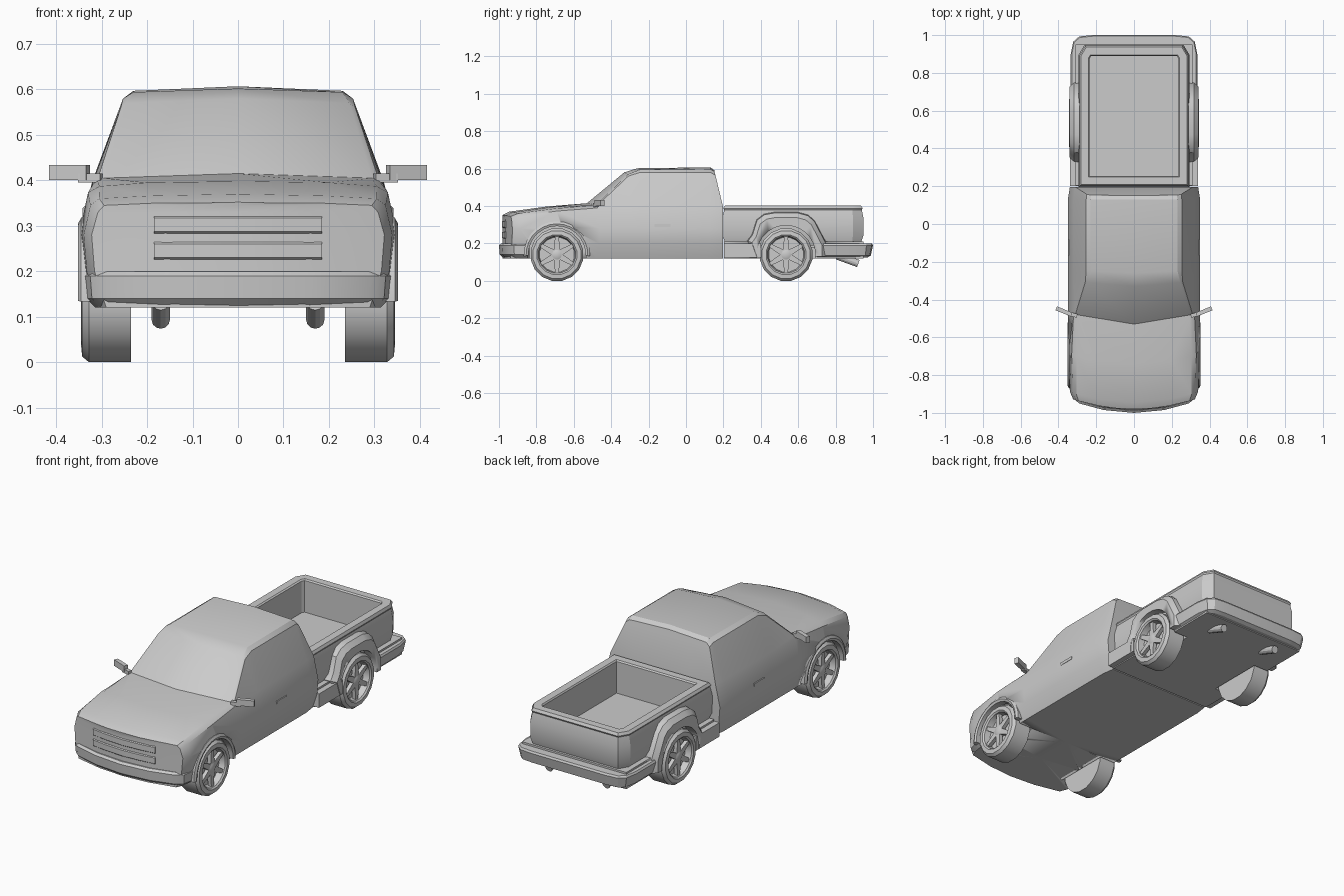
import bpy, bmesh, math
from mathutils import Matrix, Vector

if "Cube" in bpy.data.objects:
    bpy.data.objects.remove(bpy.data.objects["Cube"])

AXLES = (-0.69, 0.535)
HUB_Z = 0.14


def finish(name, bm, mirror=False, angle=28):
    bmesh.ops.remove_doubles(bm, verts=bm.verts, dist=1e-4)
    bmesh.ops.recalc_face_normals(bm, faces=bm.faces)
    me = bpy.data.meshes.new(name)
    bm.to_mesh(me)
    bm.free()
    ob = bpy.data.objects.new(name, me)
    bpy.context.collection.objects.link(ob)
    bpy.ops.object.select_all(action='DESELECT')
    ob.select_set(True)
    bpy.context.view_layer.objects.active = ob
    bpy.ops.object.shade_smooth_by_angle(angle=math.radians(angle))
    if mirror:
        m = ob.modifiers.new("Mirror", 'MIRROR')
        m.use_mirror_merge = False
    return ob


def surf(name, grids, polys=(), mirror=False):
    """Object from grids of points plus single cap polygons."""
    bm = bmesh.new()
    for g in grids:
        vs = [[bm.verts.new(p) for p in row] for row in g]
        for a, b in zip(vs, vs[1:]):
            for i in range(len(a) - 1):
                bm.faces.new((a[i], a[i + 1], b[i + 1], b[i]))
    for p in polys:
        bm.faces.new([bm.verts.new(c) for c in p])
    return finish(name, bm, mirror)


def box(name, size, loc, rot_z=0, mirror=False):
    bm = bmesh.new()
    mat = Matrix.Translation(loc) @ Matrix.Rotation(rot_z, 4, 'Z') @ Matrix.Diagonal((*size, 1))
    bmesh.ops.create_cube(bm, size=1, matrix=mat)
    return finish(name, bm, mirror)


def sweep(name, path, profile, closed=False):
    """Sweep an (inward, z) profile along a counter-clockwise plan path."""
    n, rings = len(path), []
    pts = [Vector(p) for p in path]
    for i, p in enumerate(pts):
        a = pts[i - 1] if (closed or i > 0) else p
        b = pts[(i + 1) % n] if (closed or i < n - 1) else p
        t1 = (p - a).normalized() if a != p else (b - p).normalized()
        t2 = (b - p).normalized() if a == p or b != p else t1
        n1, n2 = Vector((-t1.y, t1.x)), Vector((-t2.y, t2.x))
        m = (n1 + n2) / (1 + n1.dot(n2))
        rings.append([(p.x + m.x * d, p.y + m.y * d, z) for d, z in profile + profile[:1]])
    if closed:
        return surf(name, [rings + rings[:1]])
    return surf(name, [rings], [rings[0][:-1], rings[-1][:-1]])


def both(half):
    """Complete a plan path that starts on one side and ends at x = 0 or short of it."""
    return half + [(-x, y) for x, y in reversed(half) if x != 0]


def lathe(profile, y, n, phase=0.5):
    """Grid turned around an x-parallel axle; profile is (radius, x)."""
    ang = [2 * math.pi * (i + phase) / n for i in range(n + 1)]
    return [[(x, y + r * math.sin(a), HUB_Z + r * math.cos(a)) for a in ang] for r, x in profile]


def cut_arches(ob, axles=AXLES):
    for y in axles:
        for s in (1, -1):
            g = lathe([(0, .225 * s), (.157, .225 * s), (.157, .5 * s), (0, .5 * s)], y, 24)
            cutter = surf("arch_cutter", [g])
            cutter.hide_render = True
            bpy.context.view_layer.objects.active = ob
            m = ob.modifiers.new("Arch", 'BOOLEAN')
            m.operation, m.solver, m.object = 'DIFFERENCE', 'EXACT', cutter
            bpy.ops.object.modifier_apply(modifier=m.name)
            bpy.data.objects.remove(cutter)


# Cab and hood: stations of (y, bow, width scale, upper half-section)
LOWER = [(0, .12), (.315, .12), (.343, .2), (.35, .28)]
STATIONS = [
    (-.935, .045, .92, [(.335, .33), (.32, .345), (.2, .35), (0, .352)]),
    (-.90, .045, .97, [(.335, .345), (.315, .36), (.2, .366), (0, .37)]),
    (-.70, .04, 1, [(.33, .373), (.305, .387), (.2, .395), (0, .398)]),
    (-.48, .05, 1, [(.32, .39), (.31, .40), (.295, .405), (0, .415)]),
    (-.30, .03, 1, [(.32, .395), (.258, .56), (.245, .57), (0, .58)]),
    (-.24, .02, 1, [(.32, .395), (.253, .58), (.23, .594), (0, .602)]),
    (.13, 0, 1, [(.32, .40), (.253, .58), (.23, .597), (0, .607)]),
    (.197, 0, .97, [(.322, .40), (.258, .565), (.235, .583), (0, .592)]),
]


def place(st, x, z):
    y, bow = st[0], st[1]
    lean = .24 * max(0, z - .40) if st is STATIONS[-1] else 0
    return (x, y + bow * ((x / .3) ** 2 - 1) - lean, z)


rings, caps = [], []
for st in STATIONS:
    half = [(x * st[2], z) for x, z in LOWER + st[3]]
    full = half + [(-x, z) for x, z in half[-2:0:-1]] + half[:1]
    rings.append([place(st, x, z) for x, z in full])
    if st in (STATIONS[0], STATIONS[-1]):
        caps.append([[place(st, s * x, z) for s in (-1, -.5, 0, .5, 1)] for x, z in half])
cab = surf("cab_body", [rings] + caps)
cut_arches(cab, AXLES[:1])

# Front bumper and grille bars
nose = [(0, -1.0), (.16, -.985), (.29, -.95), (.325, -.92), (.338, -.85)]
front = [(-x, y) for x, y in reversed(nose)] + nose[1:]
sweep("front_bumper", front, [(.025, .12), (.004, .14), (0, .19), (.012, .2), (.07, .2), (.07, .12)])
for z in (.245, .302):
    bar = [(-.185, -.968), (-.1, -.979), (0, -.985), (.1, -.979), (.185, -.968)]
    sweep("grille_frame", bar, [(.005, z - .019), (0, z - .015), (0, z + .015), (.005, z + .019),
                                (.04, z + .019), (.04, z - .019)])

# Front wheel arch lips
lip = []
for i in range(15):
    a = math.radians(-92 + i * 184 / 14)
    lip.append([(x, AXLES[0] + r * math.sin(a), HUB_Z + r * math.cos(a))
                for r, x in [(.153, .31), (.153, .347), (.165, .352), (.178, .345), (.178, .31), (.153, .31)]])
surf("arch_lip", [lip], [lip[0][:-1], lip[-1][:-1]], mirror=True)

# Cargo bed: wall ring, floor and lower base
wall = [(.285, .204), (.285, .89), (.255, .94), (-.255, .94), (-.285, .89), (-.285, .204)]
sweep("bed_wall", wall, [(.01, .19), (-.008, .24), (-.01, .33), (0, .38), (-.004, .388), (.004, .402),
                         (.044, .402), (.05, .395), (.05, .19)], closed=True)
box("bed_floor", (.5, .70, .05), (0, .57, .20))
base = box("bed_base", (.62, .746, .09), (0, .577, .165))
cut_arches(base, AXLES[1:])

# Side steps ahead of the rear fenders
box("side_step", (.06, .2, .075), (.31, .302, .1625), mirror=True)

# Rear fenders: arched outline, chamfered towards the outside
outline = [(.355, .13), (.325, .215), (.35, .25), (.375, .33), (.415, .36), (.47, .37), (.60, .37),
           (.655, .355), (.69, .325), (.755, .20), (.755, .13)]


def fender_ring(x, k):
    return [(x, .54 + (y - .54) * k, .13 + (z - .13) * k) for y, z in outline]


for s in (1, -1):
    rs = [fender_ring(x * s, k) for x, k in ((.27, 1), (.318, .97), (.342, .87))]
    fender = surf("rear_fender", [[r + r[:1] for r in rs]], [rs[0], rs[-1]])
    cut_arches(fender, AXLES[1:])

# Rear bumper
rear = both([(.335, .70), (.335, .90), (.322, .965), (.29, .993), (.22, 1.0)])
sweep("rear_bumper", rear, [(.03, .125), (.012, .135), (0, .19), (.006, .2), (.09, .2), (.09, .125)])

# Exhaust tips
bm = bmesh.new()
mat = Matrix.Translation((.17, .865, .113)) @ Matrix.Rotation(math.radians(-110), 4, 'X')
bmesh.ops.create_cone(bm, cap_ends=True, segments=12, radius1=.02, radius2=.02, depth=.12, matrix=mat)
finish("exhaust_tip", bm, mirror=True)

# Wing mirrors and door handles
box("wing_mirror", (.088, .022, .033), (.371, -.463, .417), math.radians(22), mirror=True)
box("mirror_mount", (.05, .02, .02), (.325, -.48, .405), math.radians(15), mirror=True)
box("door_handle", (.012, .085, .016), (.344, -.125, .295), mirror=True)

# Wheels: tyre with dished rim, hub and six spokes
R = .14 / math.cos(math.pi / 16)
TYRE = [(0, .235), (R, .235), (R, .328), (.130, .343), (.108, .345), (.100, .338), (.094, .305), (0, .305)]
for y in AXLES:
    surf("wheel", [lathe(TYRE, y, 16)], mirror=True)
    surf("wheel_hub", [lathe([(.032, .30), (.03, .33), (.018, .336), (0, .336)], y, 12)], mirror=True)
    bm = bmesh.new()
    for k in range(6):
        new = bmesh.ops.create_cube(bm, size=1)["verts"]
        for v in new:
            outer = v.co.z > 0
            v.co = (.322 + v.co.x * .02, v.co.y * (.02 if outer else .034), .098 if outer else .015)
        turn = Matrix.Translation((0, y, HUB_Z)) @ Matrix.Rotation(k * math.pi / 3, 4, 'X')
        bmesh.ops.transform(bm, matrix=turn, verts=new)
    finish("wheel_spokes", bm, mirror=True)
